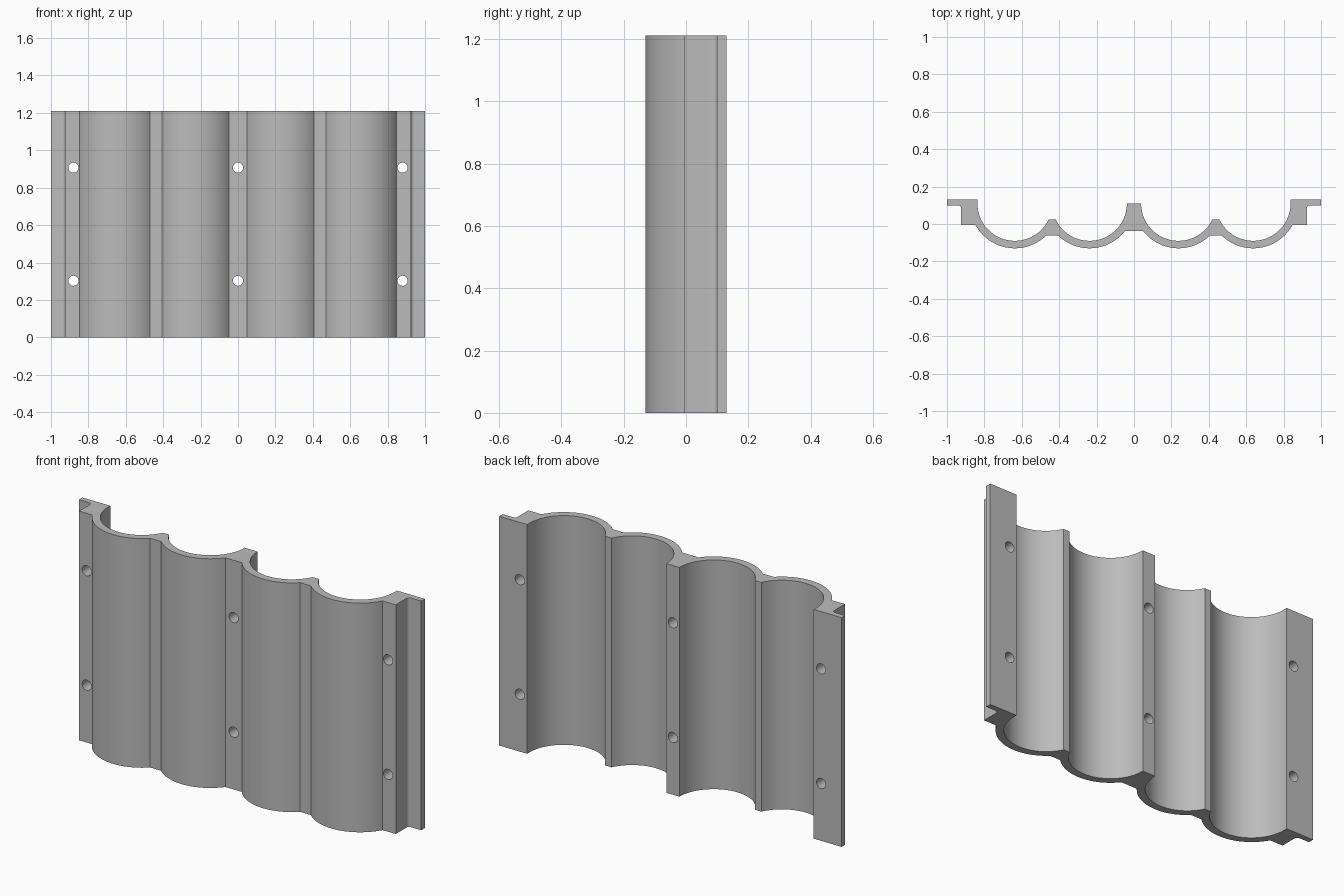
import bpy, bmesh
from math import sin, cos, asin, acos, pi, radians
from mathutils import Matrix

if "Cube" in bpy.data.objects:
    bpy.data.objects.remove(bpy.data.objects["Cube"], do_unlink=True)

HEIGHT = 1.21
AXIS_Y = 0.11                    # centre line of the channels
R_IN, R_OUT = 0.20, 0.24         # inner and outer channel radii
NEAR, FAR = 0.238, 0.637         # channel centres on one side
MID = (NEAR + FAR) / 2


def arc(cx, cy, r, a, b, steps):
    return [(cx + r * cos(a + (b - a) * i / steps),
             cy + r * sin(a + (b - a) * i / steps)) for i in range(steps + 1)]


def angle_at_y(r, y, side):
    """Angle on the lower arc where it reaches height y, on the given side."""
    a = asin((y - AXIS_Y) / r)
    return a if side > 0 else -pi - a


def angle_at_x(r, dx):
    return -acos(dx / r)


# Back edge: centre rib, near channel, small rib, far channel, end flange
back = [(0, AXIS_Y)]
back += arc(NEAR, AXIS_Y, R_IN, -pi, angle_at_y(R_IN, 0.024, 1), 36)
back += arc(FAR, AXIS_Y, R_IN, angle_at_y(R_IN, 0.024, -1), 0, 36)
back += [(FAR + R_IN, 0.13), (1.0, 0.13), (1.0, 0.1)]

# Front edge, from the flange back to the centre
front = arc(0.94, 0.085, 0.015, pi / 2, pi, 6)
front += [(0.925, -0.005)]
front += arc(FAR, AXIS_Y, R_OUT, angle_at_y(R_OUT, -0.005, 1),
             angle_at_x(R_OUT, MID - 0.032 - FAR + 0.064), 36)
front += arc(NEAR, AXIS_Y, R_OUT, angle_at_x(R_OUT, MID - 0.032 - NEAR),
             angle_at_x(R_OUT, 0.048 - NEAR), 36)
front += [(0, front[-1][1])]

half = back + front
outline = half + [(-x, y) for x, y in reversed(half[1:-1])]

# Extrude the corrugated cross-section upwards
bm = bmesh.new()
base = bm.faces.new([bm.verts.new((x, y, 0)) for x, y in outline])
top = bmesh.ops.extrude_face_region(bm, geom=[base])
bmesh.ops.translate(bm, vec=(0, 0, HEIGHT),
                    verts=[v for v in top["geom"] if isinstance(v, bmesh.types.BMVert)])
bmesh.ops.recalc_face_normals(bm, faces=bm.faces)
mesh = bpy.data.meshes.new("channel_panel")
bm.to_mesh(mesh)
bm.free()
panel = bpy.data.objects.new("channel_panel", mesh)
bpy.context.collection.objects.link(panel)

grey = bpy.data.materials.new("light_grey")
grey.use_nodes = True
color = (0.5, 0.5, 0.5, 1)
grey.diffuse_color = color
grey.node_tree.nodes["Principled BSDF"].inputs["Base Color"].default_value = color
mesh.materials.append(grey)

# Screw holes through the ends and the centre rib
bm = bmesh.new()
for x in (-0.88, 0, 0.88):
    for z in (HEIGHT / 4, HEIGHT * 3 / 4):
        bmesh.ops.create_cone(bm, cap_ends=True, segments=32, radius1=0.027,
                              radius2=0.027, depth=1,
                              matrix=Matrix.Translation((x, 0, z)) @ Matrix.Rotation(pi / 2, 4, "X"))
cut_mesh = bpy.data.meshes.new("hole_cutter")
bm.to_mesh(cut_mesh)
bm.free()
cut_mesh.materials.append(grey)
cutter = bpy.data.objects.new("hole_cutter", cut_mesh)
bpy.context.collection.objects.link(cutter)
cutter.hide_render = True

holes = panel.modifiers.new("screw_holes", "BOOLEAN")
holes.operation = "DIFFERENCE"
holes.solver = "EXACT"
holes.object = cutter
bpy.ops.object.select_all(action="DESELECT")
panel.select_set(True)
bpy.context.view_layer.objects.active = panel
bpy.ops.object.modifier_apply(modifier=holes.name)
bpy.data.objects.remove(cutter, do_unlink=True)
bpy.ops.object.shade_smooth_by_angle(angle=radians(25))
